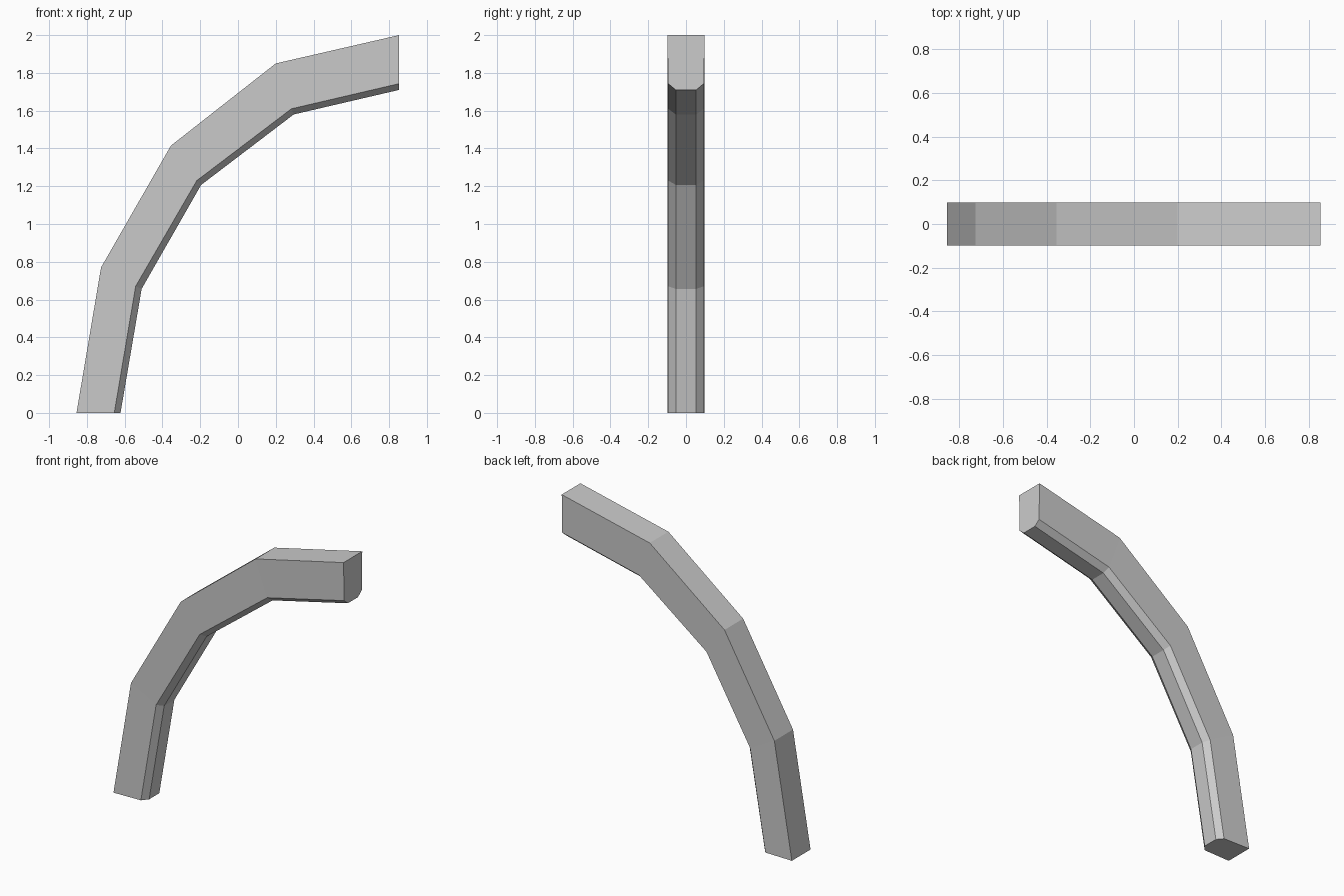
import bpy
import bmesh

cube = bpy.data.objects.get("Cube")
if cube:
    bpy.data.objects.remove(cube, do_unlink=True)

# Plain grey material
grey = bpy.data.materials.new("plain_grey")
grey.use_nodes = True
colour = (0.6, 0.6, 0.6, 1)
grey.diffuse_color = colour
grey.node_tree.nodes["Principled BSDF"].inputs["Base Color"].default_value = colour

# Side profiles (x, z) of the outer edge, chamfer edge and inner edge
outer = [(-.855, 0), (-.725, .77), (-.355, 1.415), (.2, 1.85), (.853, 2)]
chamfer = [(-.655, 0), (-.542, .67), (-.218, 1.23), (.283, 1.61), (.853, 1.743)]
inner = [(-.622, 0), (-.51, .657), (-.195, 1.207), (.295, 1.58), (.853, 1.71)]
half_widths = (.099, .094, .054)

# Six-sided cross-section at each station, bridged into a curved beam
bm = bmesh.new()
rings = []
for station in zip(outer, chamfer, inner):
    half = list(zip(station, half_widths))
    ring = [bm.verts.new((x, -w, z)) for (x, z), w in half]
    ring += [bm.verts.new((x, w, z)) for (x, z), w in reversed(half)]
    rings.append(ring)
for a, b in zip(rings, rings[1:]):
    for i in range(len(a)):
        j = (i + 1) % len(a)
        bm.faces.new((a[i], a[j], b[j], b[i]))

# Closed ends
bm.faces.new(rings[0])
bm.faces.new(rings[-1])
bmesh.ops.recalc_face_normals(bm, faces=bm.faces[:])

mesh = bpy.data.meshes.new("curved_beam")
bm.to_mesh(mesh)
bm.free()
mesh.materials.append(grey)
beam = bpy.data.objects.new("curved_beam", mesh)
bpy.context.collection.objects.link(beam)
